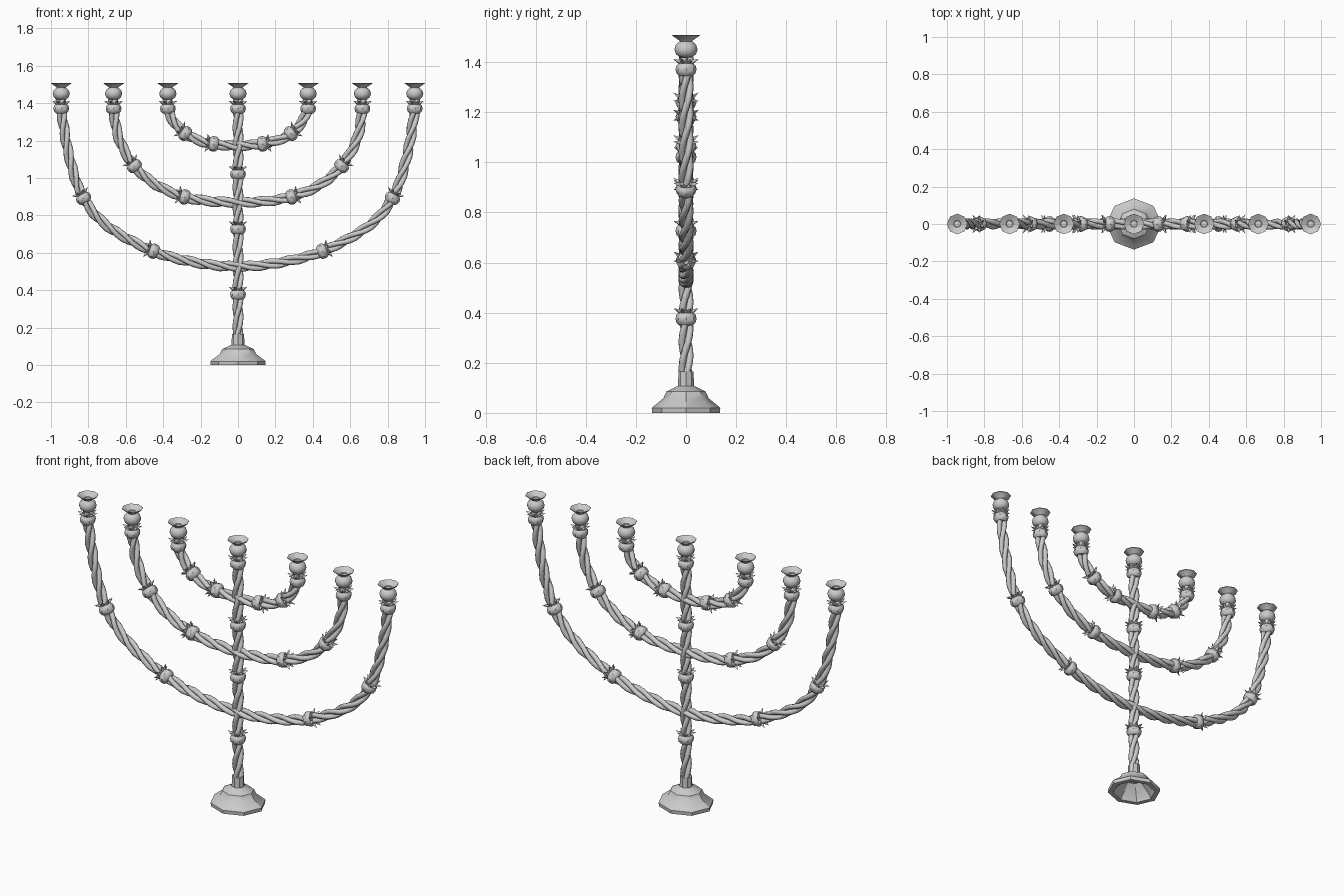
import bpy, bmesh, math
from mathutils import Vector, Matrix

if "Cube" in bpy.data.objects:
    bpy.data.objects.remove(bpy.data.objects["Cube"])

TAU = 2 * math.pi
Y = Vector((0, 1, 0))


def finish(name, bm, angle=40):
    bmesh.ops.recalc_face_normals(bm, faces=bm.faces)
    me = bpy.data.meshes.new(name)
    bm.to_mesh(me)
    bm.free()
    ob = bpy.data.objects.new(name, me)
    bpy.context.collection.objects.link(ob)
    bpy.ops.object.select_all(action='DESELECT')
    ob.select_set(True)
    bpy.context.view_layer.objects.active = ob
    bpy.ops.object.shade_smooth_by_angle(angle=math.radians(angle))
    return ob


def lathe(bm, profile, sides, mat=Matrix(), sy=1.0):
    # profile of (radius, height) pairs; radius 0 becomes a pole
    rings = []
    for r, z in profile:
        n = 1 if r == 0 else sides
        rings.append([bm.verts.new(mat @ Vector((r * math.cos(TAU * i / sides),
                      r * sy * math.sin(TAU * i / sides), z))) for i in range(n)])
    for a, b in zip(rings, rings[1:]):
        for i in range(sides):
            j = (i + 1) % sides
            if len(a) == 1:
                bm.faces.new((a[0], b[j], b[i]))
            elif len(b) == 1:
                bm.faces.new((a[i], a[j], b[0]))
            else:
                bm.faces.new((a[i], a[j], b[j], b[i]))


def smooth_path(pts, steps=16):
    # Catmull-Rom curve through points in the xz plane
    p = [Vector((x, 0, z)) for x, z in pts]
    p = [2 * p[0] - p[1]] + p + [2 * p[-1] - p[-2]]
    out = []
    for a, b, c, d in zip(p, p[1:], p[2:], p[3:]):
        for k in range(steps):
            t = k / steps
            out.append(0.5 * (2 * b + (c - a) * t + (2 * a - 5 * b + 4 * c - d) * t * t
                              + (3 * b - a - 3 * c + d) * t ** 3))
    return out + [p[-2]]


def tangent(path, i):
    return (path[min(i + 1, len(path) - 1)] - path[max(i - 1, 0)]).normalized()


def rope(name, path, strands=3, pitch=0.32, offset=0.0155, radius=0.0145, sides=8):
    # twisted strands wound round a path
    bm = bmesh.new()
    for s in range(strands):
        dist, rings = 0.0, []
        for i, c in enumerate(path):
            if i:
                dist += (c - path[i - 1]).length
            t = tangent(path, i)
            u = Y.cross(t)
            w = TAU * (dist / pitch + s / strands)
            centre = c + offset * (math.cos(w) * u + math.sin(w) * Y)
            rings.append([bm.verts.new(centre + radius * (math.cos(w + TAU * k / sides) * u
                          + math.sin(w + TAU * k / sides) * Y)) for k in range(sides)])
        for a, b in zip(rings, rings[1:]):
            for k in range(sides):
                j = (k + 1) % sides
                bm.faces.new((a[k], a[j], b[j], b[k]))
        bm.faces.new(rings[0])
        bm.faces.new(rings[-1])
    return finish(name, bm, 60)


def knot(name, pos, direction):
    # bulb with a flared crown of pointed leaves
    z = direction.normalized()
    x = Y.cross(z)
    mat = Matrix.Translation(pos) @ Matrix((x, Y, z)).transposed().to_4x4()
    bm = bmesh.new()
    lathe(bm, [(0, -.032), (.027, -.03), (.038, -.02), (.042, -.004), (.039, .01),
               (.029, .02), (.031, .03), (0, .032)], 8, mat)
    leaves = 8
    for i in range(leaves):
        a = TAU * (i + .5) / leaves

        def pt(r, da, h):
            return bm.verts.new(mat @ Vector((r * math.cos(a + da), r * math.sin(a + da), h)))
        l, r, top, tip = pt(.029, -.38, .018), pt(.029, .38, .018), pt(.024, 0, .034), pt(.054, 0, .037)
        for f in ((l, r, tip), (r, top, tip), (top, l, tip), (l, top, r)):
            bm.faces.new(f)
    finish(name, bm, 35)


def holder(name, x):
    # ball and flared drip pan
    m = Matrix.Translation((x, 0, 0))
    bm = bmesh.new()
    lathe(bm, [(0, 1.418), (.026, 1.42), (.04, 1.432), (.046, 1.45), (.041, 1.468),
               (.027, 1.482), (0, 1.487)], 12, m)
    finish(name + "_ball", bm, 50)
    bm = bmesh.new()
    lathe(bm, [(0, 1.478), (.022, 1.478), (.026, 1.486), (.055, 1.506), (.055, 1.509),
               (.02, 1.49), (.018, 1.484), (0, 1.484)], 8, m)
    finish(name + "_pan", bm, 30)


# stepped octagonal foot, hollow underneath
bm = bmesh.new()
lathe(bm, [(0, .085), (.05, .08), (.11, .02), (.118, 0), (.146, 0), (.148, .02), (.142, .025),
           (.098, .058), (.085, .085), (.034, .108), (.033, .165), (0, .165)], 8, sy=.925)
finish("base", bm, 30)

# central stem
rope("stem", [Vector((0, 0, .15 + 1.27 * i / 90)) for i in range(91)])
for i, z in enumerate((.38, .73, 1.025, 1.375)):
    knot(f"stem_knot_{i}", Vector((0, 0, z)), Vector((0, 0, 1)))
holder("stem_holder", 0)

# three nested U-shaped arms: half path and knot positions in x
arms = {
    "outer": ([(0, .527), (.225, .548), (.455, .61), (.70, .745), (.834, .907), (.905, 1.126),
               (.941, 1.34), (.945, 1.42)], (.455, .83)),
    "middle": ([(0, .87), (.15, .876), (.289, .90), (.44, .965), (.556, 1.067), (.635, 1.206),
                (.663, 1.35), (.665, 1.42)], (.292, .556)),
    "inner": ([(0, 1.173), (.128, 1.182), (.215, 1.203), (.285, 1.24), (.343, 1.30),
               (.373, 1.37), (.375, 1.42)], (.135, .285)),
}
for name, (half, knots) in arms.items():
    path = smooth_path([(-x, z) for x, z in half[:0:-1]] + half)
    rope(name + "_arm", path)
    end = half[-1][0]
    for side in (-1, 1):
        tag = f"{name}_{'left' if side < 0 else 'right'}"
        for k, x in enumerate(knots):
            i = min(range(len(path)), key=lambda n: abs(path[n].x - side * x))
            knot(f"{tag}_knot_{k}", path[i], tangent(path, i) * side)
        knot(tag + "_top_knot", Vector((side * end, 0, 1.375)), Vector((0, 0, 1)))
        holder(tag + "_holder", side * end)
